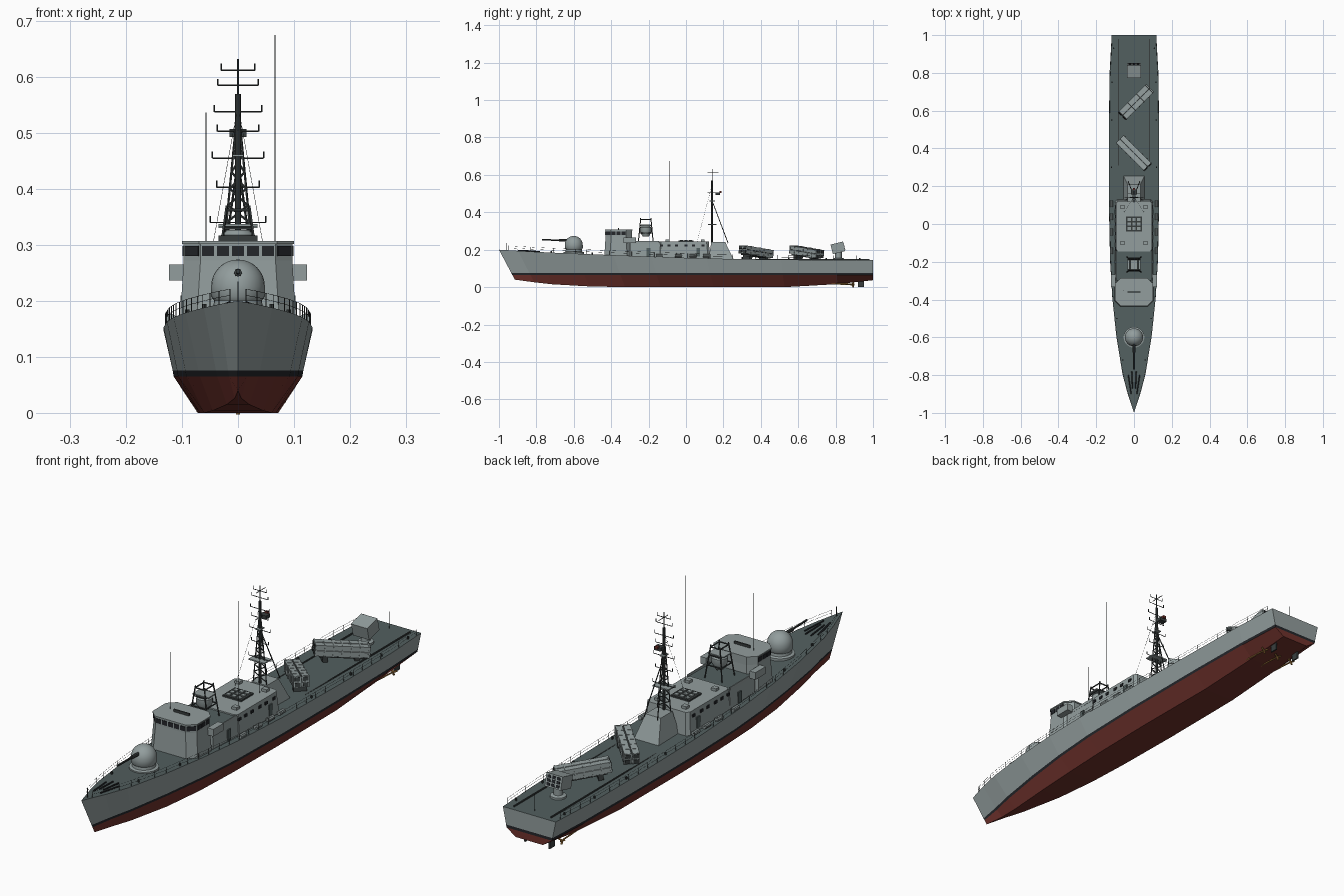
import bpy, bmesh, math
from mathutils import Vector, Matrix

if "Cube" in bpy.data.objects:
    bpy.data.objects.remove(bpy.data.objects["Cube"])


def material(name, r, g, b):
    m = bpy.data.materials.new(name)
    m.use_nodes = True
    m.diffuse_color = (r, g, b, 1)
    m.node_tree.nodes["Principled BSDF"].inputs["Base Color"].default_value = (r, g, b, 1)
    return m


GREY = material("hull grey", .29, .34, .34)
DECK = material("deck grey", .085, .115, .115)
RED = material("bottom red", .16, .032, .025)
BLACK = material("black", .017, .019, .023)
DARK = material("dark metal", .04, .048, .048)
BRASS = material("brass", .4, .2, .05)
I = Matrix.Identity(4)


def finish(bm, name, mats, smooth=False):
    bmesh.ops.recalc_face_normals(bm, faces=bm.faces)
    me = bpy.data.meshes.new(name)
    bm.to_mesh(me)
    bm.free()
    for m in mats:
        me.materials.append(m)
    ob = bpy.data.objects.new(name, me)
    bpy.context.collection.objects.link(ob)
    if smooth:
        bpy.ops.object.select_all(action='DESELECT')
        ob.select_set(True)
        bpy.context.view_layer.objects.active = ob
        bpy.ops.object.shade_smooth_by_angle(angle=math.radians(40))
    return ob


def boxes(name, items, mat, M=I):
    """Several boxes (centre, size) in one object, placed by M."""
    bm = bmesh.new()
    for c, s in items:
        bmesh.ops.create_cube(bm, size=1, matrix=M @ Matrix.Translation(c) @ Matrix.Diagonal((*s, 1)))
    return finish(bm, name, [mat])


def prism(name, low, high, z0, z1, mat, top=None):
    """Loft between two outlines; the top face may take its own colour."""
    bm = bmesh.new()
    a = [bm.verts.new((x, y, z0)) for x, y in low]
    b = [bm.verts.new((x, y, z1)) for x, y in high]
    for i in range(len(a)):
        j = (i + 1) % len(a)
        bm.faces.new((a[i], a[j], b[j], b[i]))
    bm.faces.new(a)
    bm.faces.new(b).material_index = 1 if top else 0
    return finish(bm, name, [mat, top] if top else [mat])


def outline(w, y0, y1, c):
    """Rectangle with cut corners."""
    return [(-w + c, y0), (w - c, y0), (w, y0 + c), (w, y1 - c),
            (w - c, y1), (-w + c, y1), (-w, y1 - c), (-w, y0 + c)]


def rect(w, y0, y1):
    return [(-w, y0), (w, y0), (w, y1), (-w, y1)]


def rods(name, segs, r, mat, sides=5):
    """Thin round bars between pairs of points."""
    bm = bmesh.new()
    for p, q in segs:
        p, q = Vector(p), Vector(q)
        d = q - p
        M = Matrix.Translation((p + q) / 2) @ d.to_track_quat('Z', 'Y').to_matrix().to_4x4()
        bmesh.ops.create_cone(bm, cap_ends=True, segments=sides, radius1=r, radius2=r, depth=d.length, matrix=M)
    return finish(bm, name, [mat])


def lathe(name, prof, loc, mat, n=28):
    bm = bmesh.new()
    vs = [bm.verts.new((r, 0, z)) for r, z in prof]
    es = [bm.edges.new(e) for e in zip(vs, vs[1:])]
    bmesh.ops.spin(bm, geom=vs + es, axis=(0, 0, 1), cent=(0, 0, 0), steps=n, angle=math.tau)
    bmesh.ops.remove_doubles(bm, verts=bm.verts, dist=1e-5)
    bmesh.ops.translate(bm, verts=bm.verts, vec=loc)
    return finish(bm, name, [mat], True)


# Hull stations: position, deck, waterline and bottom half widths, bottom and deck heights
ST = [(-1, 0, 0, 0, .04, .2), (-.9, .034, .016, .006, .026, .194), (-.8, .061, .037, .02, .015, .188),
      (-.6, .094, .068, .045, .004, .179), (-.4, .115, .092, .06, 0, .171), (-.2, .127, .107, .068, 0, .163),
      (.1, .133, .115, .072, 0, .153), (.5, .133, .115, .07, 0, .147), (.8, .129, .111, .066, .016, .145),
      (1, .118, .102, .06, .037, .145)]


def deck_at(y):
    """Deck half width and height."""
    for a, b in zip(ST, ST[1:]):
        if y <= b[0]:
            t = (y - a[0]) / (b[0] - a[0])
            return a[1] + t * (b[1] - a[1]), a[5] + t * (b[5] - a[5])
    return ST[-1][1], ST[-1][5]


bm = bmesh.new()
rings = {}
for s in (-1, 1):
    rings[s] = []
    for t, d, w, b, zb, zd in ST:
        pts = [(0, zb), (b, zb), (w, .065), (w + .1 * (d - w), .076), (d, zd), (0, zd)]
        ring = []
        for x, z in pts:
            stem = -1 + (.2 - z) * .53
            ring.append(bm.verts.new((s * x, stem + (t + 1) / 2 * (1 - stem), z)))
        rings[s].append(ring)
    for p, q in zip(rings[s], rings[s][1:]):
        for j, m in enumerate((0, 0, 1, 2, 3)):
            bm.faces.new((p[j], p[j + 1], q[j + 1], q[j])).material_index = m
L, R = rings[-1][-1], rings[1][-1]
for j, m in ((1, 0), (2, 1), (3, 2)):
    bm.faces.new((L[j], L[j + 1], R[j + 1], R[j])).material_index = m
bmesh.ops.remove_doubles(bm, verts=bm.verts, dist=1e-5)
bmesh.ops.dissolve_degenerate(bm, edges=bm.edges, dist=1e-6)
finish(bm, "hull", [RED, BLACK, GREY, DECK])

# Bow gun
lathe("gun_ring", [(0, .172), (.055, .172), (.055, .187), (.044, .19), (.042, .206), (0, .206)], (0, -.6, 0), GREY)
dome = [(0, .2), (.042, .2), (.048, .208)] + [
    (.048 * math.cos(a * math.pi / 16), .226 + .048 * math.sin(a * math.pi / 16)) for a in range(9)]
lathe("gun_dome", dome, (0, -.6, 0), GREY)
rods("gun_barrel", [((0, -.63, .25), (0, -.77, .253))], .004, DARK, 8)
rods("gun_sleeve", [((0, -.63, .25), (0, -.68, .251))], .007, DARK, 8)

# Bridge
prism("bridge_base", outline(.104, -.437, -.285, .03), outline(.097, -.43, -.29, .03), .16, .272, GREY)
top = outline(.097, -.43, -.29, .03)
prism("bridge_top", top, top, .272, .303, GREY)
prism("bridge_roof", outline(.1, -.433, -.287, .03), outline(.1, -.433, -.287, .03), .302, .307, GREY)
bm = bmesh.new()
for i, n in ((0, 5), (1, 1), (2, 3), (6, 3), (7, 1)):
    p, q = Vector(top[i]), Vector(top[(i + 1) % 8])
    d = q - p
    for k in range(n):
        c = p + d * (k + .5) / n
        M = Matrix.Translation((c.x, c.y, .289)) @ Matrix.Rotation(math.atan2(d.y, d.x), 4, 'Z')
        bmesh.ops.create_cube(bm, size=1, matrix=M @ Matrix.Diagonal((d.length / n * .82, .004, .018, 1)))
finish(bm, "bridge_windows", [BLACK])
boxes("bridge_wings", [((s * .11, -.3, .251), (.026, .066, .029)) for s in (-1, 1)], GREY)
boxes("roof_beam", [((0, -.36, .312), (.07, .006, .01))], DARK)

# Deckhouse
prism("forward_house", rect(.1, -.3, -.14), rect(.096, -.3, -.14), .155, .238, GREY, DECK)
prism("main_house", outline(.102, -.15, .13, .012), outline(.095, -.145, .122, .012), .148, .243, GREY)
boxes("house_coaming", [((s * .095, -.215, .24), (.004, .14, .012)) for s in (-1, 1)], GREY)
wins = [(s * .0975, y, .223) for s in (-1, 1) for y in (-.13, -.09, -.05, .0, .04, .09)]
boxes("house_windows", [(c, (.005, .016, .011)) for c in wins], BLACK)
boxes("house_doors", [((s * .1, y, .187), (.005, .02, .045)) for s in (-1, 1) for y in (-.2, .065)], DECK)
boxes("hatch_frame", [((0, 0, .245), (.084, .08, .008))], DARK)
boxes("hatch_lids", [((x * .025, y * .024, .25), (.017, .016, .005)) for x in (-1, 0, 1) for y in (-1, 0, 1)], GREY)
boxes("roof_lockers", [((s * .06, y, .248), (.022, .02, .012)) for s in (-1, 1) for y in (-.1, .09)], GREY)
rafts = [((s * .119, y, .168), (s * .119, y + .035, .168)) for s in (-1, 1) for y in (-.16, -.06, .02, .09)]
rods("raft_canisters", rafts, .009, GREY, 10)

# Sensor stand behind the bridge
C = (0, -.215)
legs = [((sx * .038, C[1] + sy * .04, .238), (sx * .02, C[1] + sy * .027, .37)) for sx in (-1, 1) for sy in (-1, 1)]
for z, w, d in ((.29, .031, .035), (.33, .026, .031), (.362, .021, .028)):
    p = [(x, C[1] + y, z) for x, y in rect(w, -d, d)]
    legs += list(zip(p, p[1:] + p[:1]))
rods("sensor_stand", legs, .0028, DARK)
lathe("sensor_drum", [(0, .27), (.016, .27), (.03, .295), (.03, .318), (.02, .327), (0, .327)], (*C, 0), GREY, 16)
boxes("sensor_platform", [((0, C[1], .332), (.07, .05, .004))], GREY)

# Mast house and mast
prism("mast_house", rect(.056, .12, .255), rect(.034, .135, .21), .147, .24, GREY)
Y = .14
mast = [((s * .03, Y, .24), (0, Y, .55)) for s in (-1, 1)]
mast += [((s * .03, .225, .235), (0, Y + .004, .45)) for s in (-1, 1)]
for k in range(9):
    za, zb = .25 + k * .03, .28 + k * .03
    wa, wb = .03 * (.55 - za) / .31, .03 * (.55 - zb) / .31
    mast += [((-wa, Y, za), (wb, Y, zb)), ((wa, Y, za), (-wb, Y, zb))]
rods("mast_legs", mast, .0022, DARK)
rods("mast_pole", [((0, Y, .24), (0, Y, .57))], .005, DARK, 8)
rods("mast_top", [((0, Y, .56), (0, Y, .632))], .002, DARK)
arms = []
for z, w in ((.34, .05), (.403, .038), (.455, .046), (.503, .037), (.538, .042), (.585, .036), (.612, .03)):
    arms.append(((-w, Y, z), (w, Y, z)))
    arms += [((s * w, Y, z), (s * w, Y, z + .012)) for s in (-1, 1)]
arms += [((0, Y - .025, z), (0, Y + .035, z)) for z in (.505, .612)]
rods("mast_arms", arms, .0014, DARK)
boxes("mast_platform", [((0, Y, .335), (.07, .045, .005)), ((0, Y, .46), (.02, .03, .004))], GREY)
boxes("mast_radar", [((0, Y + .03, .5), (.03, .025, .014))], DARK)
boxes("mast_lamp", [((0, Y + .045, .508), (.012, .012, .01))], RED)
stays = [((s * .055, .06, .245), (0, Y, .55)) for s in (-1, 1)]
rods("mast_stays", stays, .0005, DARK, 3)
rods("whip_aerials", [((-.057, -.35, .305), (-.057, -.35, .537)), ((.066, -.09, .243), (.066, -.09, .675))], .0012, DARK)
rods("flag_staffs", [((0, -.96, .197), (0, -.96, .235)), ((0, .965, .145), (0, .965, .212))], .0012, DARK)

# Angled missile launchers
for k, (x, y, rz) in enumerate(((0, .375, -45), (.01, .645, -135))):
    M = (Matrix.Translation((x, y, .189)) @ Matrix.Rotation(math.radians(rz), 4, 'Z')
         @ Matrix.Rotation(math.radians(-7), 4, 'Y'))
    cells = [(a * .0155, b * .011) for a in (-1, 1) for b in (-1, 1)]
    n = str(k + 1)
    boxes("missile_tubes_" + n, [((0, a, b), (.205, .026, .02)) for a, b in cells], GREY, M)
    boxes("tube_ribs_" + n, [((i * .033, a, b), (.005, .029, .0225)) for i in range(-3, 4) for a, b in cells], GREY, M)
    boxes("tube_caps_" + n, [((s * .103, a, b), (.004, .02, .015)) for s in (-1, 1) for a, b in cells], DARK, M)
    boxes("tube_cradle_" + n, [((0, 0, -.024), (.17, .056, .005)), ((0, 0, 0), (.2, .006, .036))], DARK, M)
    boxes("launcher_mount_" + n, [((i * .06, 0, -.034), (.02, .05, .026)) for i in (-1, 1)], DARK, M)

# Aft launcher
lathe("aft_pedestal", [(0, .143), (.03, .143), (.03, .153), (.018, .157), (.018, .19), (0, .19)], (0, .815, 0), GREY, 16)
M = Matrix.Translation((0, .812, .21)) @ Matrix.Rotation(math.radians(14), 4, 'X')
boxes("aft_launcher", [((0, 0, 0), (.072, .068, .052))], GREY, M)
holes = [((x * .021, .034, z * .015), (.014, .004, .011)) for x in (-1, 0, 1) for z in (-1, 0, 1)]
boxes("aft_launcher_cells", holes, BLACK, M)

# Deck fittings
boxes("deck_rails", [((s * .083, .63, .147), (.005, .7, .006)) for s in (-1, 1)], DARK)
chains = [((s * .03, -.8, .19), (s * .015, -.9, .197)) for s in (-1, 1)]
chains += [((s * .012, -.78, .19), (s * .008, -.87, .196)) for s in (-1, 1)]
rods("anchor_chains", chains, .003, BLACK)
bollards = [(s * (deck_at(y)[0] - .014), y, deck_at(y)[1]) for s in (-1, 1) for y in (-.72, -.5, .3, .55, .75, .93)]
rods("bollards", [(p, (p[0], p[1], p[2] + .01)) for p in bollards], .004, DARK, 8)

# Guard rails along the deck edge
posts, wires = [], []
ys = [-.95 + i * .06 for i in range(33)]
for s in (-1, 1):
    line = [Vector((s * (deck_at(y)[0] - .003), y, deck_at(y)[1])) for y in ys]
    posts += [(p, p + Vector((0, 0, .024))) for p in line]
    for h in (.013, .024):
        up = Vector((0, 0, h))
        wires += [(p + up, q + up) for p, q in zip(line, line[1:])]
rods("rail_posts", posts, .0008, DARK, 4)
rods("rail_wires", wires, .0005, DARK, 3)

# Running gear
boxes("rudders", [((s * .055, .935, .024), (.006, .032, .046)) for s in (-1, 1)], DARK)
shafts, blades = [], []
for x, z in ((-.07, .016), (0, .012), (.07, .016)):
    shafts.append(((x, .74, z + .008), (x, .9, z)))
    for a in range(3):
        t = a * math.tau / 3 + .5
        blades.append(((x, .89, z), (x + .016 * math.cos(t), .895, z + .014 * math.sin(t))))
rods("propeller_shafts", shafts, .003, BRASS, 8)
rods("propeller_blades", blades, .004, BRASS, 6)
